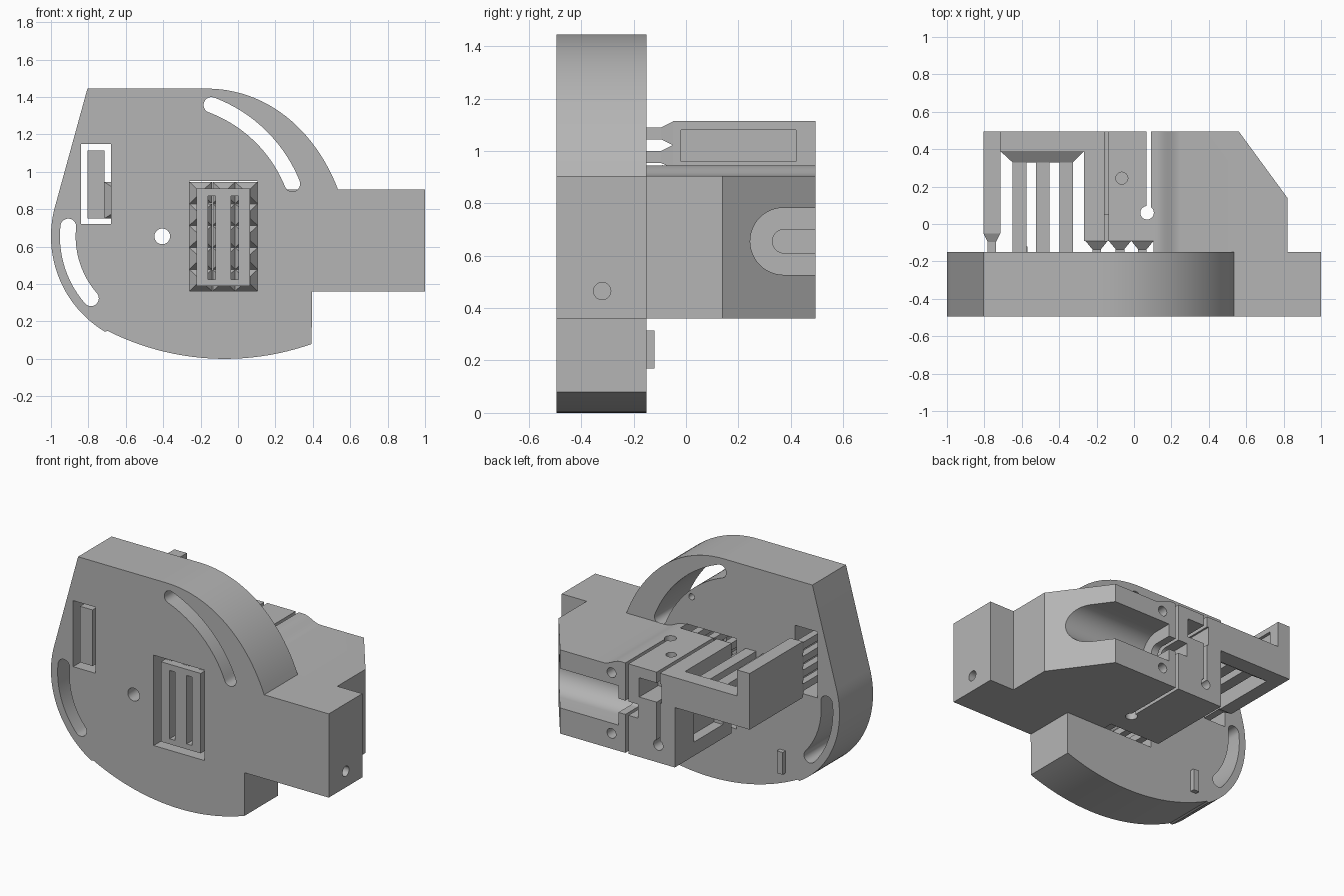
import bpy, bmesh
from math import sin, cos, pi, radians
from mathutils import Vector

if "Cube" in bpy.data.objects:
    bpy.data.objects.remove(bpy.data.objects["Cube"])

grey = bpy.data.materials.new("plain_grey")
grey.use_nodes = True
grey.diffuse_color = (0.46, 0.46, 0.46, 1)
grey.node_tree.nodes["Principled BSDF"].inputs["Base Color"].default_value = (0.46, 0.46, 0.46, 1)

PLACE = {"x": lambda u, v, d: (d, u, v),
         "y": lambda u, v, d: (u, d, v),
         "z": lambda u, v, d: (u, v, d)}


def finish(name, bm):
    bmesh.ops.recalc_face_normals(bm, faces=bm.faces)
    mesh = bpy.data.meshes.new(name)
    bm.to_mesh(mesh)
    bm.free()
    mesh.materials.append(grey)
    obj = bpy.data.objects.new(name, mesh)
    bpy.context.collection.objects.link(obj)
    return obj


def add_prism(bm, pts, axis, a, b, end=None):
    """Loft a profile from depth a to depth b, optionally to another end profile."""
    lo = [bm.verts.new(PLACE[axis](u, v, a)) for u, v in pts]
    hi = [bm.verts.new(PLACE[axis](u, v, b)) for u, v in (end or pts)]
    bm.faces.new(lo)
    bm.faces.new(hi[::-1])
    for i in range(len(lo)):
        j = (i + 1) % len(lo)
        bm.faces.new((lo[i], lo[j], hi[j], hi[i]))


def prism(name, pts, axis, a, b, end=None):
    bm = bmesh.new()
    add_prism(bm, pts, axis, a, b, end)
    return finish(name, bm)


def rect(u0, u1, v0, v1):
    return [(u0, v0), (u1, v0), (u1, v1), (u0, v1)]


def arc(cx, cy, r, a0, a1, n):
    return [(cx + r * cos(radians(a0 + (a1 - a0) * i / n)),
             cy + r * sin(radians(a0 + (a1 - a0) * i / n))) for i in range(n + 1)]


def circle(cx, cy, r, n=32):
    return arc(cx, cy, r, 0, 360, n)[:-1]


def arc_slot(cx, cy, r, half, a0, a1):
    tip0 = (cx + r * cos(radians(a0)), cy + r * sin(radians(a0)))
    tip1 = (cx + r * cos(radians(a1)), cy + r * sin(radians(a1)))
    return (arc(cx, cy, r + half, a0, a1, 32) + arc(*tip1, half, a1, a1 + 180, 12)[1:]
            + arc(cx, cy, r - half, a1, a0, 32)[1:] + arc(*tip0, half, a0 + 180, a0 + 360, 12)[1:-1])


def activate(obj):
    bpy.ops.object.select_all(action="DESELECT")
    obj.select_set(True)
    bpy.context.view_layer.objects.active = obj


def cut(obj, pts, axis, a, b):
    cutter = prism("cutter", pts, axis, a, b)
    cutter.hide_render = True
    mod = obj.modifiers.new("cut", "BOOLEAN")
    mod.operation, mod.solver, mod.object = "DIFFERENCE", "EXACT", cutter
    activate(obj)
    bpy.ops.object.modifier_apply(modifier=mod.name)
    bpy.data.objects.remove(cutter)


def smooth(obj):
    activate(obj)
    bpy.ops.object.shade_smooth_by_angle(angle=radians(25))


FRONT, MID, BACK = -0.495, -0.15, 0.495
PX, PZ = -0.405, 0.655

# Curved base plate with its side arm
p0, p1, p2, p3 = [Vector(p) for p in ((-0.17, 1.445), (0.15, 1.445), (0.41, 1.23), (0.535, 0.905))]
shoulder = []
for i in range(25):
    t = i / 24
    q = p0 * (1 - t) ** 3 + p1 * 3 * t * (1 - t) ** 2 + p2 * 3 * t * t * (1 - t) + p3 * t ** 3
    shoulder.append((q.x, q.y))
outline = ([(-0.805, 1.445)] + shoulder + [(1, 0.905), (1, 0.36), (0.395, 0.36)]
           + arc(-0.07, 1.39, 1.39, 289.5, 243.2, 24) + arc(PX, PZ, 0.595, 239, 164.7, 28))
plate = prism("base_plate", outline, "y", FRONT, MID)
for hole in (arc_slot(PX, PZ, 0.75, 0.042, 22, 69.5), arc_slot(PX, PZ, 0.505, 0.042, 174, 221),
             circle(PX, PZ, 0.042), rect(-0.84, -0.68, 0.72, 1.15), rect(-0.26, 0.105, 0.362, 0.95)):
    cut(plate, hole, "y", -0.6, 0)
cut(plate, circle(0.065, 1.136, 0.02), "y", -0.3, 0)
cut(plate, circle(-0.32, 0.465, 0.033), "x", 0.8, 1.1)
smooth(plate)

# Rear clamp block with chamfered corner and softly stepped top
foot = [(0.105, MID), (0.82, MID), (0.82, 0.14), (0.56, BACK),
        (-0.266, BACK), (-0.266, -0.09), (0.105, -0.09)]
block = prism("clamp_block", foot, "z", 0.36, 0.945)
step = [(0.12 + 0.13 * i / 12, 0.925 + 0.02 * cos(pi * i / 12)) for i in range(13)]
cut(block, step + [(1.1, 0.905), (1.1, 1.2), (0.12, 1.2)], "y", -0.4, 0.7)


def channel(deep, r):
    return [(0.7, PZ + r)] + arc(deep + r, PZ, r, 90, 270, 24) + [(0.7, PZ - r)]


cut(block, channel(0.245, 0.128), "x", 0.14, 1)
cut(block, channel(0.33, 0.045), "x", 0.0, 0.2)
# Flexing slits with round ends, pocket and screw holes
cut(block, rect(0.068, 0.09, 0.06, 0.7), "z", 0.2, 1.2)
cut(block, circle(0.07, 0.06, 0.036), "z", 0.2, 1.2)
cut(block, rect(-0.158, -0.135, 0.474, 1.2), "y", -0.3, 0.7)
cut(block, circle(-0.147, 0.474, 0.034), "y", 0.05, 0.7)
cut(block, rect(-0.17, -0.01, 0.75, 0.875), "y", 0.3, 0.7)
cut(block, circle(-0.065, 0.245, 0.032), "z", 0.8, 1.2)
for z in (0.46, 0.855):
    cut(block, circle(0.19, z, 0.032), "y", 0.2, 0.7)
cut(block, rect(0.0, 0.3, 0.45, 0.7), "x", -0.4, -0.2)
smooth(block)

# Side frame: outer bar with a shallow inner recess, and cross bar
bar = prism("outer_bar", rect(-0.05, BACK, 0.75, 1.115), "x", -0.805, -0.715)
cut(bar, rect(-0.02, 0.42, 0.96, 1.08), "x", -0.735, -0.6)
prism("cross_bar", rect(-0.715, -0.266, 0.75, 0.945), "y", 0.39, BACK)
prism("cross_bar_taper", rect(-0.715, -0.266, 0.75, 0.945), "y", 0.39, 0.33,
      rect(-0.65, -0.325, 0.79, 0.905))
for i, x in enumerate((-0.6125, -0.4875, -0.3625)):
    prism(f"strut_{i + 1}", rect(x - 0.037, x + 0.037, 0.79, 0.905), "y", MID - 0.01, 0.33)


def teeth(name, xs, zs, root, tip, base, half):
    """Rows of square teeth, each flaring into a pyramid at its root."""
    bm = bmesh.new()
    for x in xs:
        for z in zs:
            thin = rect(x - half, x + half, z - half, z + half)
            wide = rect(x - base[0], x + base[0], z - base[1], z + base[1])
            add_prism(bm, wide, "y", root, root - 0.045, thin)
            add_prism(bm, thin, "y", root - 0.045, tip)
    return finish(name, bm)


# Toothed cores reaching into the plate openings, closed by front caps
teeth("bar_teeth", [-0.76], [0.797 + 0.09 * i for i in range(4)], -0.05, -0.43, (0.045, 0.045), 0.023)
prism("bar_cap", rect(-0.805, -0.715, 0.75, 1.115), "y", -0.475, -0.42)
teeth("block_teeth", (-0.2, -0.075, 0.045), [0.42 + 0.117 * i for i in range(5)],
      -0.09, -0.43, (0.06, 0.058), 0.023)
cap = prism("block_cap", rect(-0.222, 0.064, 0.39, 0.91), "y", -0.475, -0.42)
for x in (-0.14, -0.017):
    cut(cap, rect(x - 0.02, x + 0.02, 0.425, 0.87), "y", -0.6, -0.3)

# Small locating peg on the back of the plate
prism("locating_peg", rect(-0.612, -0.57, 0.17, 0.315), "y", MID - 0.01, -0.12)
